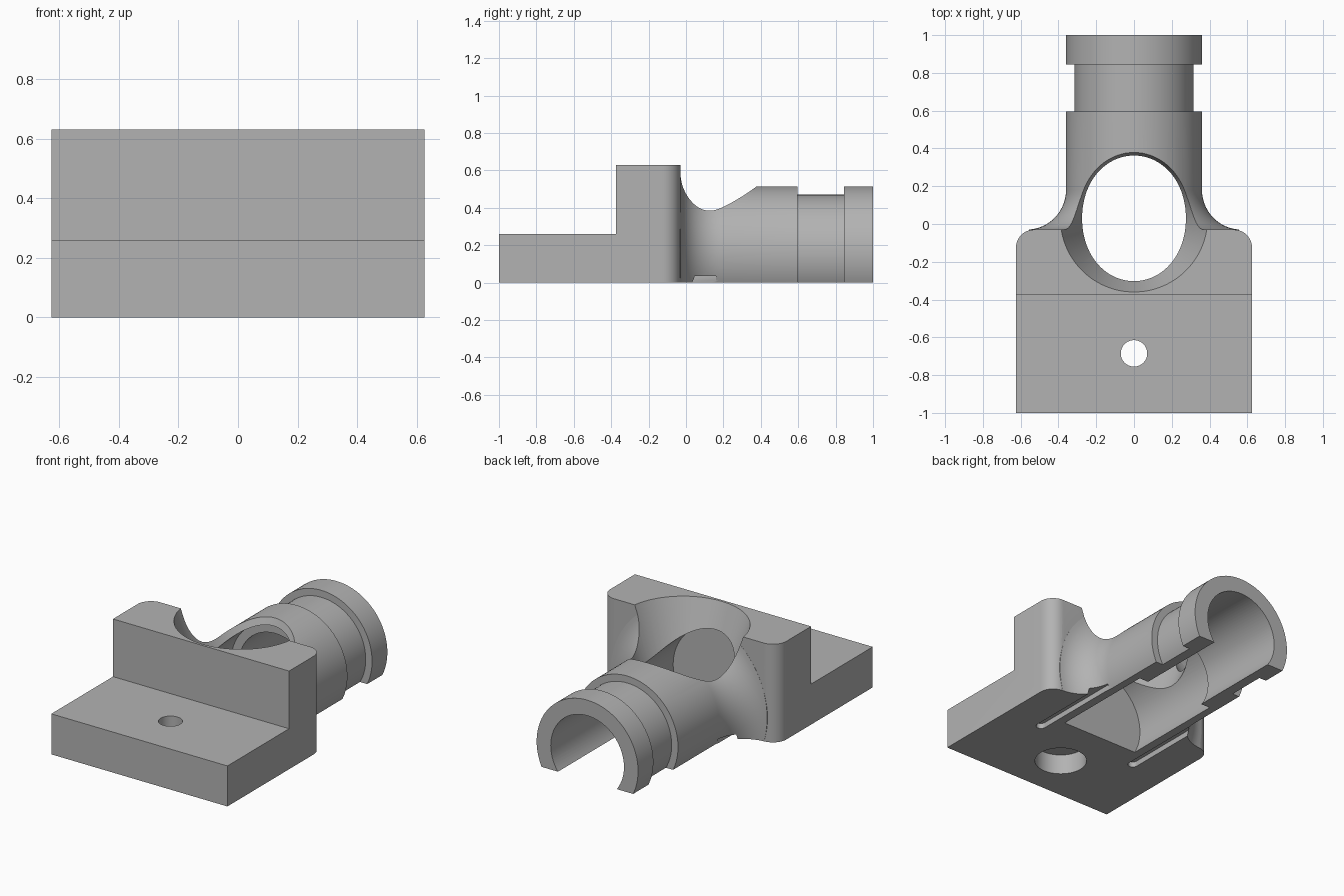
import bpy, bmesh, math
from mathutils import Matrix, Vector

cube = bpy.data.objects.get("Cube")
if cube:
    bpy.data.objects.remove(cube)

AXIS_Z = 0.155   # height of the barrel axis
HOLE_Y = 0.03    # centre of the tapered top opening

grey = bpy.data.materials.new("plain_grey")
grey.use_nodes = True
colour = (0.45, 0.45, 0.45, 1)
grey.diffuse_color = colour
grey.node_tree.nodes["Principled BSDF"].inputs["Base Color"].default_value = colour


def make(name, bm):
    bmesh.ops.recalc_face_normals(bm, faces=bm.faces)
    mesh = bpy.data.meshes.new(name)
    bm.to_mesh(mesh)
    bm.free()
    mesh.materials.append(grey)
    ob = bpy.data.objects.new(name, mesh)
    bpy.context.collection.objects.link(ob)
    return ob


def lathe(name, profile, steps=96):
    """Revolve (y, radius) points about the barrel axis."""
    bm = bmesh.new()
    verts = [bm.verts.new((r, y, AXIS_Z)) for y, r in profile]
    edges = [bm.edges.new(pair) for pair in zip(verts, verts[1:])]
    bmesh.ops.spin(bm, geom=verts + edges, cent=(0, 0, AXIS_Z), axis=(0, 1, 0),
                   angle=math.tau, steps=steps)
    bmesh.ops.remove_doubles(bm, verts=bm.verts, dist=1e-5)
    return make(name, bm)


def cone(name, x, y, z0, z1, r0, r1, steps=64):
    bm = bmesh.new()
    bmesh.ops.create_cone(bm, cap_ends=True, segments=steps, radius1=r0, radius2=r1,
                          depth=z1 - z0, matrix=Matrix.Translation((x, y, (z0 + z1) / 2)))
    return make(name, bm)


def box(name, lo, hi):
    lo, hi = Vector(lo), Vector(hi)
    bm = bmesh.new()
    bmesh.ops.create_cube(bm, size=1, matrix=Matrix.Translation((lo + hi) / 2)
                          @ Matrix.Diagonal((*(hi - lo), 1)))
    return make(name, bm)


def combine(target, other, operation):
    """Apply a boolean and remove the helper."""
    other.hide_render = True
    mod = target.modifiers.new(operation, "BOOLEAN")
    mod.operation, mod.object, mod.solver = operation, other, "EXACT"
    bpy.context.view_layer.objects.active = target
    bpy.ops.object.modifier_apply(modifier=mod.name)
    bpy.data.objects.remove(other)


# Stepped block with rounded rear corners
bm = bmesh.new()
outline = [(-1, 0), (-0.03, 0), (-0.03, 0.63), (-0.375, 0.63), (-0.375, 0.26), (-1, 0.26)]
side = bm.faces.new([bm.verts.new((-0.625, y, z)) for y, z in outline])
grown = bmesh.ops.extrude_face_region(bm, geom=[side])["geom"]
bmesh.ops.translate(bm, vec=(1.25, 0, 0), verts=[v for v in grown if isinstance(v, bmesh.types.BMVert)])
rear = [e for e in bm.edges if all(abs(v.co.y + 0.03) < 1e-4 for v in e.verts)
        and abs(e.verts[0].co.z - e.verts[1].co.z) > 0.1]
bmesh.ops.bevel(bm, geom=rear, offset=0.095, segments=10, profile=0.5, affect="EDGES")
body = make("stepped_block_with_barrel", bm)

# Barrel with a groove, an end collar and a fillet flaring into the block
fillet = [(0.18 - 0.21 * math.sin(a), 0.57 - 0.21 * math.cos(a))
          for a in (math.radians(86) * i / 14 for i in range(14, -1, -1))]
barrel = lathe("barrel", [(-0.2, 0), (-0.2, 0.5), (-0.06, 0.555)] + fillet + [
    (0.595, 0.36), (0.595, 0.315), (0.845, 0.315), (0.845, 0.36), (1, 0.36), (1, 0)])
combine(barrel, box("barrel_limits", (-0.62, -0.5, 0), (0.62, 1.5, 0.63)), "INTERSECT")
combine(body, barrel, "UNION")

# Stepped bore, open along the underside
bore = lathe("bore", [(-0.32, 0), (-0.32, 0.315), (0.38, 0.315), (0.38, 0.26), (1.2, 0.26), (1.2, 0)])
combine(body, bore, "DIFFERENCE")

# Tapered opening on top
combine(body, cone("top_opening", 0, HOLE_Y, 0.2, 0.7, 0.236, 0.415, 96), "DIFFERENCE")

# Screw hole and its counterbore
combine(body, cone("screw_hole", 0, -0.685, -0.1, 0.5, 0.07, 0.07), "DIFFERENCE")
combine(body, cone("counterbore", 0, -0.685, -0.1, 0.13, 0.155, 0.155), "DIFFERENCE")

# Shallow round-ended slots beneath, either side of the bore
for s in (-1, 1):
    slot = box("slot", (s * 0.36 - 0.03, -0.44, -0.1), (s * 0.36 + 0.03, 0.16, 0.035))
    combine(slot, cone("slot_end", s * 0.36, -0.44, -0.1, 0.035, 0.03, 0.03, 24), "UNION")
    combine(body, slot, "DIFFERENCE")

# Smooth curved faces, keep hard edges
bpy.ops.object.select_all(action="DESELECT")
body.select_set(True)
bpy.context.view_layer.objects.active = body
bpy.ops.object.shade_smooth_by_angle(angle=math.radians(30))
